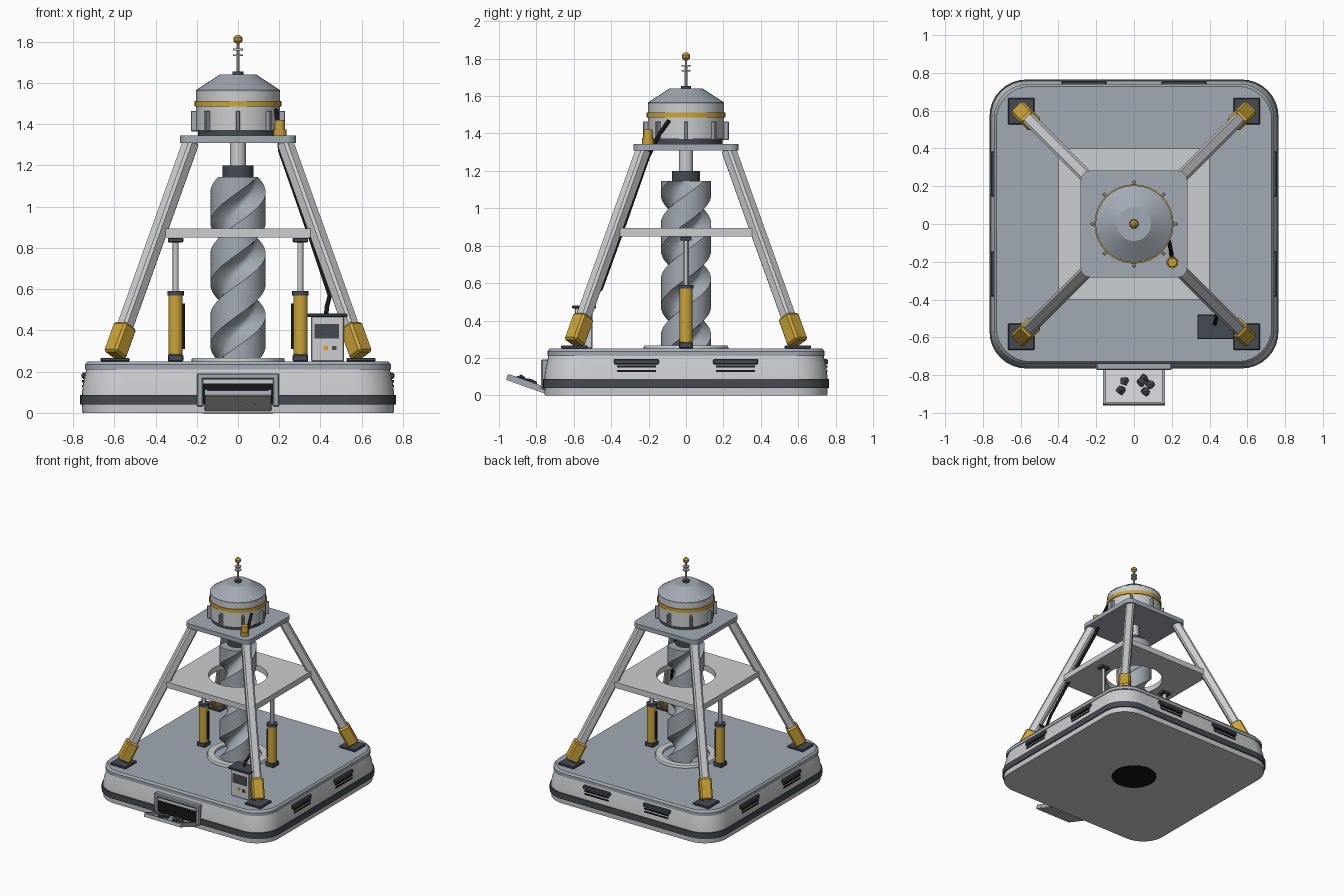
import bpy, bmesh, math, random
from mathutils import Vector, Matrix

if "Cube" in bpy.data.objects:
    bpy.data.objects.remove(bpy.data.objects["Cube"])
random.seed(4)


def material(name, r, g, b):
    m = bpy.data.materials.new(name)
    m.use_nodes = True
    m.diffuse_color = (r, g, b, 1)
    m.node_tree.nodes["Principled BSDF"].inputs["Base Color"].default_value = (r, g, b, 1)
    return m


light = material("light grey", 0.6, 0.61, 0.62)
steel = material("blue grey steel", 0.36, 0.4, 0.45)
gold = material("safety yellow", 0.6, 0.37, 0.04)
dark = material("charcoal", 0.06, 0.07, 0.085)
black = material("black", 0.008, 0.008, 0.009)
orange = material("orange", 0.8, 0.32, 0.02)
round_parts = []


def finish(name, bm, mat, smooth=False):
    bmesh.ops.recalc_face_normals(bm, faces=bm.faces)
    me = bpy.data.meshes.new(name)
    bm.to_mesh(me)
    bm.free()
    me.materials.append(mat)
    ob = bpy.data.objects.new(name, me)
    bpy.context.collection.objects.link(ob)
    if smooth:
        round_parts.append(ob)
    return ob


def box(name, size, loc, mat, rot=None, bevel=0):
    bm = bmesh.new()
    bmesh.ops.create_cube(bm, size=1, matrix=Matrix.Diagonal((*size, 1)))
    if bevel:
        bmesh.ops.bevel(bm, geom=bm.edges[:], offset=bevel, segments=1, affect='EDGES')
    turn = rot.to_4x4() if rot else Matrix()
    bm.transform(Matrix.Translation(loc) @ turn)
    return finish(name, bm, mat)


def beam(name, a, b, side, mat, bevel):
    a, b = Vector(a), Vector(b)
    rot = (b - a).to_track_quat('Z', 'Y').to_matrix()
    return box(name, (side, side, (b - a).length), (a + b) / 2, mat, rot, bevel)


def loft(name, rings, mat, smooth=True):
    """Skin a stack of equal-length rings and cap both ends."""
    bm = bmesh.new()
    rows = [[bm.verts.new(p) for p in ring] for ring in rings]
    n = len(rows[0])
    for low, high in zip(rows, rows[1:]):
        for i in range(n):
            j = (i + 1) % n
            bm.faces.new((low[i], low[j], high[j], high[i]))
    bm.faces.new(rows[0])
    bm.faces.new(rows[-1])
    return finish(name, bm, mat, smooth)


def lathe(name, profile, mat, x=0, y=0, sides=32):
    """Profile is a list of radius, height pairs."""
    angles = [math.tau * i / sides for i in range(sides)]
    return loft(name, [[(x + r * math.cos(a), y + r * math.sin(a), z) for a in angles]
                       for r, z in profile], mat)


def rounded_slab(name, levels, radius, mat):
    """Levels are half-width, height pairs of a square with round corners."""
    rings = []
    for half, z in levels:
        ring = []
        for i in range(36):
            a = math.radians(i // 9 * 90 + i % 9 * 11.25)
            q = math.radians(i // 9 * 90 + 45)
            c = (half - radius) * math.sqrt(2)
            ring.append((c * math.cos(q) + radius * math.cos(a),
                         c * math.sin(q) + radius * math.sin(a), z))
        rings.append(ring)
    return loft(name, rings, mat)


def cutout(ob, radius, z):
    """Cut a round hole through a plate."""
    cutter = lathe(ob.name + "_cutter", [(radius, z - 0.1), (radius, z + 0.1)], light, sides=40)
    round_parts.remove(cutter)
    mod = ob.modifiers.new("hole", 'BOOLEAN')
    mod.object = cutter
    mod.solver = 'EXACT'
    cutter.hide_render = True
    cutter.hide_set(True)


# Base platform
rounded_slab("base_skirt", [(0.755, 0), (0.757, 0.042)], 0.19, light)
rounded_slab("base_band", [(0.765, 0.04), (0.765, 0.087)], 0.195, dark)
rounded_slab("base_body", [(0.758, 0.085), (0.752, 0.14), (0.736, 0.212)], 0.19, light)
rounded_slab("deck", [(0.741, 0.21), (0.741, 0.235), (0.729, 0.25)], 0.18, steel)
lathe("bore_opening", [(0.17, -0.002), (0.17, 0.004)], black)
collar = lathe("bore_collar", [(0.226, 0.245), (0.226, 0.258), (0.22, 0.267)], light, sides=40)
cutout(collar, 0.17, 0.31)

# Side and back vents
for turn in (0, 90, 180):
    spin = Matrix.Rotation(math.radians(turn), 3, 'Z')
    for y in (-0.265, 0.265):
        box("vent_hood", (0.05, 0.24, 0.03), spin @ Vector((0.733, y, 0.18)), dark, spin, 0.006)
        for z in (0.153, 0.13):
            box("vent_slat", (0.03, 0.21, 0.011), spin @ Vector((0.742, y, z)), black, spin)

# Legs with shoes and foot plates
for sx in (-1, 1):
    for sy in (-1, 1):
        def on_leg(z):
            d = 0.605 - 0.358 * (z - 0.26)
            return sx * d, sy * d, z
        box("foot_plate", (0.14, 0.14, 0.018), (sx * 0.597, sy * 0.597, 0.258), dark, bevel=0.004)
        beam("leg", on_leg(0.3), on_leg(1.318), 0.068, light, 0.012)
        beam("leg_shoe", on_leg(0.28), on_leg(0.425), 0.09, gold, 0.012)

# Plates joining the legs
brace = box("brace_plate", (0.8, 0.8, 0.045), (0, 0, 0.872), light)
cutout(brace, 0.215, 0.872)
rounded_slab("top_plate", [(0.282, 1.31), (0.282, 1.345)], 0.05, steel)

# Twisted drill with two flutes
drill = []
for k in range(61):
    t = k / 60
    ring = []
    for i in range(40):
        a = math.tau * i / 40
        r = 0.134 - 0.055 * max(0, math.cos(2 * a)) ** 0.8
        b = a + t * math.tau * 1.5
        ring.append((r * math.cos(b), r * math.sin(b), 0.25 + 0.895 * t))
    drill.append(ring)
loft("drill", drill, steel)
lathe("chuck", [(0.076, 1.14), (0.076, 1.2)], dark, sides=16)
lathe("drive_shaft", [(0.038, 1.2), (0.038, 1.312)], light, sides=20)

# Motor head
lathe("motor_foot", [(0.195, 1.343), (0.195, 1.372)], dark)
lathe("motor_drum", [(0.203, 1.37), (0.203, 1.56)], light)
lathe("motor_band", [(0.21, 1.485), (0.21, 1.513)], gold)
lathe("motor_cap", [(0.204, 1.558), (0.204, 1.565), (0.09, 1.64)], steel)
for i in range(8):
    spin = Matrix.Rotation(math.tau * i / 8, 3, 'Z')
    box("motor_fin", (0.04, 0.018, 0.1), spin @ Vector((0.209, 0, 1.415)), steel, spin, 0.004)

# Antenna
lathe("antenna_base", [(0.026, 1.638), (0.026, 1.655)], dark, sides=12)
lathe("antenna_rod", [(0.008, 1.65), (0.006, 1.81)], light, sides=8)
for z in (1.735, 1.762):
    lathe("antenna_disc", [(0.024, z - 0.004), (0.024, z + 0.004)], light, sides=12)
lathe("antenna_tip", [(0.009, 1.791), (0.022, 1.803), (0.022, 1.82), (0.009, 1.832)], gold, sides=8)

# Warning lamp on the top plate
lathe("lamp_foot", [(0.032, 1.343), (0.032, 1.375)], gold, 0.203, -0.203, 16)
lathe("lamp", [(0.026, 1.375), (0.024, 1.42)], gold, 0.203, -0.203, 16)

# Lifting cylinders
for s in (-1, 1):
    x = s * 0.303
    box("lift_foot", (0.075, 0.075, 0.035), (x, 0, 0.267), dark, bevel=0.005)
    lathe("lift_barrel", [(0.035, 0.28), (0.035, 0.575)], gold, x, 0, 20)
    lathe("lift_collar", [(0.04, 0.57), (0.04, 0.59)], dark, x, 0, 20)
    lathe("lift_rod", [(0.015, 0.58), (0.015, 0.83)], light, x, 0, 12)
    box("lift_head", (0.075, 0.06, 0.022), (x, 0, 0.838), dark, bevel=0.004)
    box("lift_pipe", (0.012, 0.014, 0.22), (x - s * 0.04, 0, 0.42), black)

# Control box
box("control_box", (0.16, 0.095, 0.22), (0.435, -0.547, 0.36), light, bevel=0.005)
box("control_lid", (0.195, 0.13, 0.016), (0.433, -0.545, 0.473), dark, bevel=0.004)
box("control_screen", (0.12, 0.006, 0.07), (0.43, -0.595, 0.395), dark)
box("orange_button", (0.022, 0.008, 0.02), (0.425, -0.596, 0.315), orange)
box("dark_button", (0.022, 0.008, 0.02), (0.467, -0.596, 0.315), dark)

# Cable from the motor, down a leg, to the control box
curve = bpy.data.curves.new("cable", 'CURVE')
curve.dimensions = '3D'
curve.bevel_depth = 0.011
curve.bevel_resolution = 2
path = [(0.185, -0.09, 1.47), (0.195, -0.14, 1.4), (0.2, -0.175, 1.33), (0.205, -0.205, 1.27),
        (0.335, -0.335, 0.9), (0.445, -0.455, 0.57), (0.43, -0.52, 0.51), (0.428, -0.53, 0.47)]
spline = curve.splines.new('POLY')
spline.points.add(len(path) - 1)
for point, co in zip(spline.points, path):
    point.co = (*co, 1)
curve.materials.append(black)
bpy.context.collection.objects.link(bpy.data.objects.new("cable", curve))

# Discharge hatch
box("hatch_opening", (0.34, 0.06, 0.12), (0, -0.74, 0.105), black)
box("hatch_lintel", (0.34, 0.06, 0.02), (0, -0.742, 0.152), light)
box("hatch_frame_top", (0.4, 0.06, 0.028), (0, -0.744, 0.178), steel, bevel=0.006)
for s in (-1, 1):
    box("hatch_frame_side", (0.032, 0.06, 0.16), (s * 0.184, -0.744, 0.11), steel, bevel=0.006)

# Tilted tray with lips
tilt = Matrix.Rotation(-0.34, 3, 'X')
centre = Vector((0, -0.855, 0.052))
box("tray", (0.32, 0.22, 0.014), centre, light, tilt)
for s in (-1, 1):
    box("tray_side", (0.014, 0.22, 0.03), centre + tilt @ Vector((s * 0.156, 0, 0.012)), steel, tilt)
box("tray_lip", (0.32, 0.012, 0.024), centre + tilt @ Vector((0, -0.106, 0.008)), steel, tilt)

# Ore lumps
for x, y in [(-0.05, 0.02), (-0.07, -0.035), (0.04, 0.01), (0.085, 0), (0.06, -0.04), (0.055, 0.03)]:
    bm = bmesh.new()
    bmesh.ops.create_icosphere(bm, subdivisions=1, radius=0.026)
    for v in bm.verts:
        v.co *= random.uniform(0.75, 1.2)
    bm.transform(Matrix.Translation(centre + tilt @ Vector((x, y, 0.02))))
    finish("ore_lump", bm, dark)

# Smooth shading on turned parts
bpy.ops.object.select_all(action='DESELECT')
for ob in round_parts:
    ob.select_set(True)
bpy.context.view_layer.objects.active = round_parts[0]
bpy.ops.object.shade_smooth_by_angle(angle=math.radians(30))
